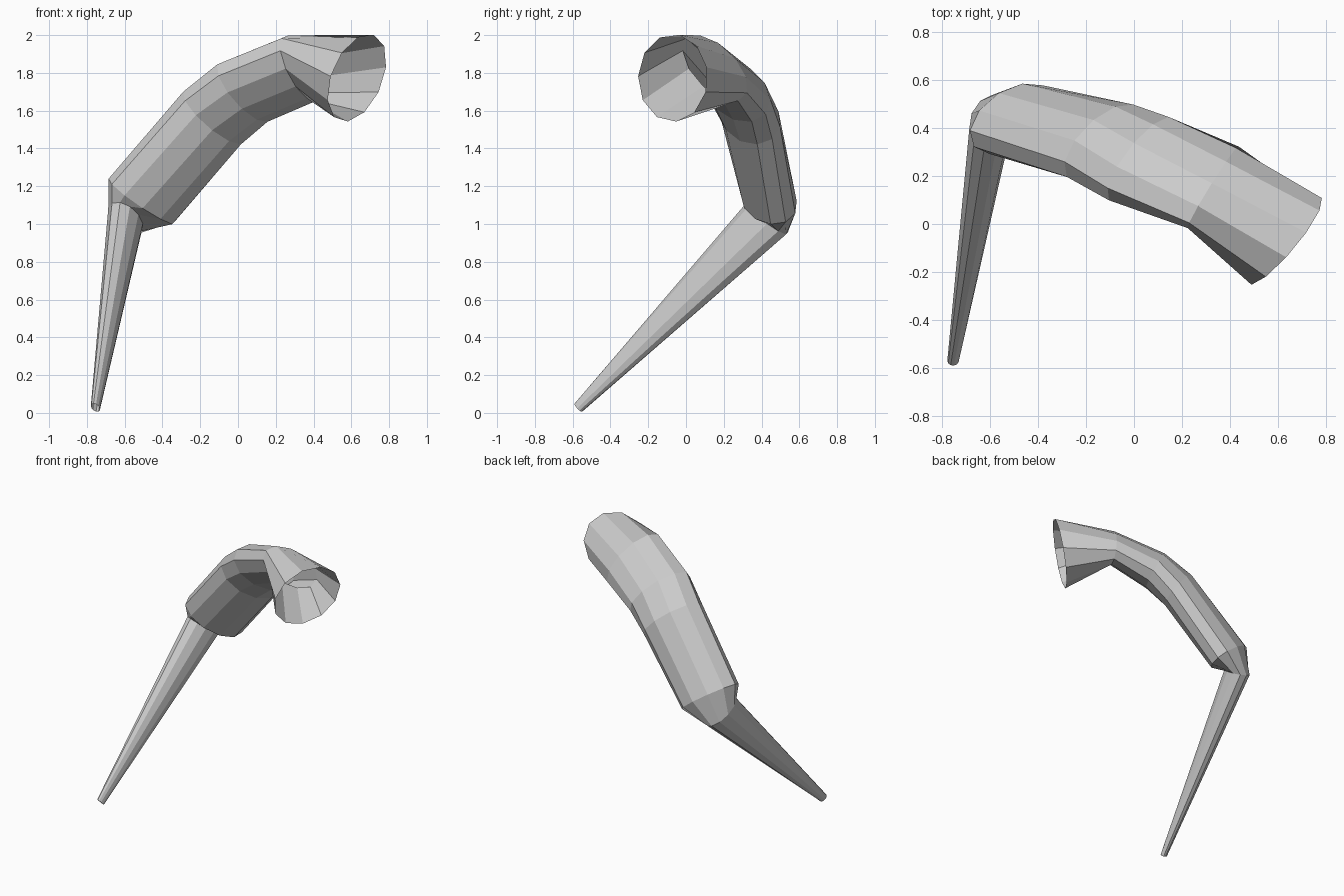
import bpy, bmesh, math
from mathutils import Vector

if "Cube" in bpy.data.objects:
    bpy.data.objects.remove(bpy.data.objects["Cube"])

SIDES = 11

# cross-sections from foot tip to open hip socket: centre, short half-axis, long half-axis
RINGS = [
    ((-0.755, -0.57, 0.028), (0.00, 0.021, -0.02), (-0.024, 0.00, 0.01)),   # foot tip
    ((-0.595, 0.43, 1.03), (-0.01, 0.105, -0.07), (-0.092, -0.03, 0.05)),   # knee
    ((-0.51, 0.44, 1.12), (0.02, 0.14, 0.02), (-0.175, -0.05, 0.12)),       # thigh start
    ((-0.13, 0.34, 1.565), (0.03, 0.14, 0.05), (-0.16, -0.08, 0.135)),
    ((0.03, 0.27, 1.70), (0.03, 0.13, 0.07), (-0.14, -0.12, 0.145)),
    ((0.33, 0.155, 1.825), (0.04, 0.085, 0.075), (-0.10, -0.15, 0.158)),    # hip bend
    ((0.63, -0.07, 1.773), (0.134, 0.106, 0.19), (-0.08, -0.15, 0.133)),    # open socket
]


def loft(name, rings):
    """Skin a tube through a series of elliptical rings, ends left open."""
    bm = bmesh.new()
    loops = []
    for c, u, v in rings:
        c, u, v = Vector(c), Vector(u), Vector(v)
        angles = [2 * math.pi * i / SIDES for i in range(SIDES)]
        loops.append([bm.verts.new(c + u * math.sin(a) + v * math.cos(a)) for a in angles])
    for a, b in zip(loops, loops[1:]):
        for i in range(SIDES):
            j = (i + 1) % SIDES
            bm.faces.new((a[i], a[j], b[j], b[i]))
    bmesh.ops.recalc_face_normals(bm, faces=bm.faces)
    me = bpy.data.meshes.new(name)
    bm.to_mesh(me)
    bm.free()
    ob = bpy.data.objects.new(name, me)
    bpy.context.collection.objects.link(ob)
    return ob


# single jointed leg: spike shin, knee, curved thigh, flared socket
loft("insect_leg", RINGS)
